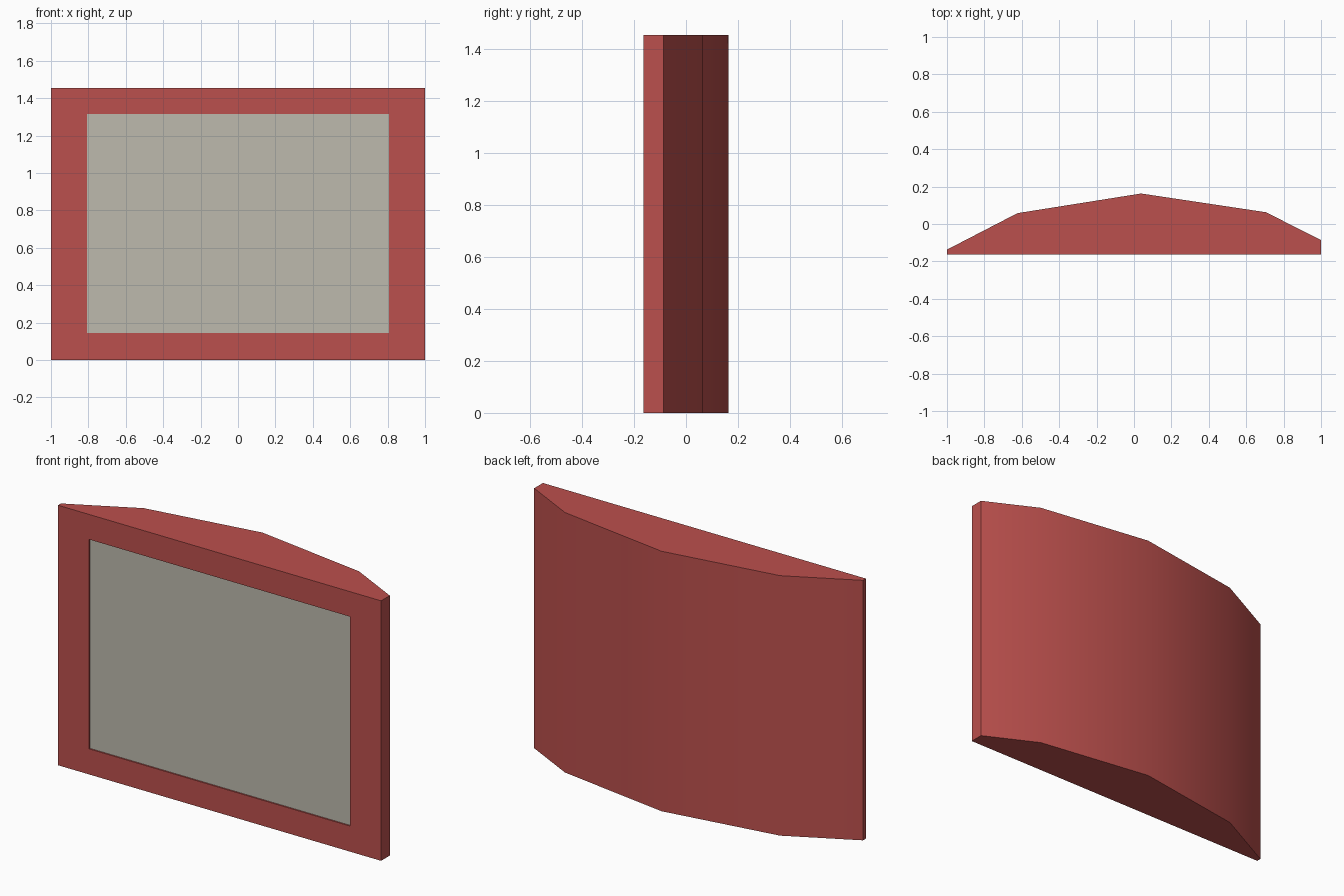
import bpy, bmesh, math
from mathutils import Vector

if "Cube" in bpy.data.objects:
    bpy.data.objects.remove(bpy.data.objects["Cube"])


def material(name, rgb):
    m = bpy.data.materials.new(name)
    m.diffuse_color = (*rgb, 1)
    m.use_nodes = True
    m.node_tree.nodes["Principled BSDF"].inputs["Base Color"].default_value = m.diffuse_color
    return m


HEIGHT = 1.455
RECESS = 0.008
# Plan outline of the housing: flat front, faceted curved back
OUTLINE = [(-1, -0.163), (1, -0.163), (1, -0.086), (0.705, 0.063),
           (0.038, 0.163), (-0.623, 0.058), (-1, -0.137)]

# Housing: outline extruded upwards
bm = bmesh.new()
base = bm.faces.new([bm.verts.new((x, y, 0)) for x, y in OUTLINE])
up = bmesh.ops.extrude_face_region(bm, geom=[base], use_keep_orig=True)
bmesh.ops.translate(bm, vec=(0, 0, HEIGHT),
                    verts=[v for v in up["geom"] if isinstance(v, bmesh.types.BMVert)])
bmesh.ops.recalc_face_normals(bm, faces=bm.faces)

# Screen: inset of the front face, pushed in slightly
screen = min(bm.faces, key=lambda f: f.normal.y)
bmesh.ops.inset_individual(bm, faces=[screen], thickness=0.1)
for v in screen.verts:
    v.co.x = math.copysign(0.808, v.co.x)
    v.co.z = 0.143 if v.co.z < HEIGHT / 2 else 1.315
bmesh.ops.inset_individual(bm, faces=[screen], thickness=0)
bmesh.ops.translate(bm, vec=Vector((0, RECESS, 0)), verts=screen.verts)
screen.material_index = 1

for f in bm.faces:
    f.smooth = True
mesh = bpy.data.meshes.new("screen_housing")
bm.to_mesh(mesh)
bm.free()
mesh.set_sharp_from_angle(angle=math.radians(25))
mesh.materials.append(material("red casing", (0.5, 0.08, 0.074)))
mesh.materials.append(material("warm grey screen", (0.51, 0.49, 0.42)))
obj = bpy.data.objects.new("screen_housing", mesh)
bpy.context.collection.objects.link(obj)
